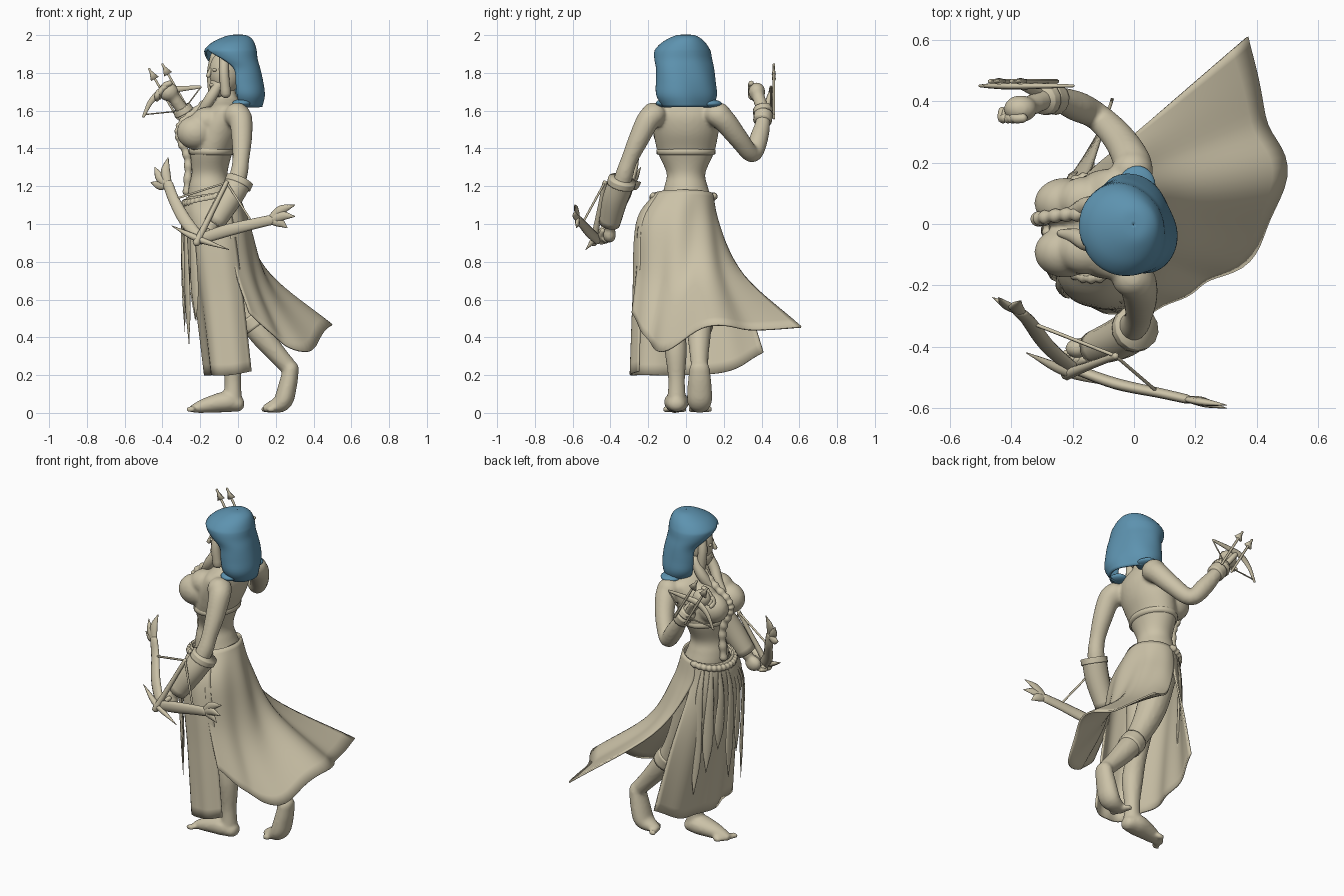
import bpy, bmesh, math
from mathutils import Vector, Matrix

cube = bpy.data.objects.get("Cube")
if cube:
    bpy.data.objects.remove(cube, do_unlink=True)


def material(name, rgb):
    m = bpy.data.materials.new(name)
    m.use_nodes = True
    m.diffuse_color = (*rgb, 1)
    m.node_tree.nodes["Principled BSDF"].inputs["Base Color"].default_value = (*rgb, 1)
    return m


CLAY = material("warm clay", (0.6, 0.54, 0.39))
BLUE = material("hood blue", (0.11, 0.29, 0.43))


def finish(name, bm, mat, thick=0):
    bmesh.ops.remove_doubles(bm, verts=bm.verts, dist=0.0003)
    bmesh.ops.recalc_face_normals(bm, faces=bm.faces)
    mesh = bpy.data.meshes.new(name)
    bm.to_mesh(mesh)
    bm.free()
    mesh.materials.append(mat)
    for p in mesh.polygons:
        p.use_smooth = True
    ob = bpy.data.objects.new(name, mesh)
    bpy.context.collection.objects.link(ob)
    if thick:
        mod = ob.modifiers.new("thickness", "SOLIDIFY")
        mod.thickness = thick
        mod.offset = 0
    return ob


def spline(pts, n):
    """Smooth curve through points of any dimension."""
    p = [Vector(q) for q in pts]
    p = [p[0] * 2 - p[1]] + p + [p[-1] * 2 - p[-2]]
    out = []
    for i in range(1, len(p) - 2):
        a, b, c, d = p[i - 1:i + 3]
        for k in range(n):
            t = k / n
            out.append(b + (c - a) * (t / 2) + (a * 2 - b * 5 + c * 4 - d) * (t * t / 2)
                       + (b * 3 - a - c * 3 + d) * (t ** 3 / 2))
    return out + [p[-2]]


def grid(name, rows, mat, closed=True, caps=True, thick=0):
    bm = bmesh.new()
    vs = [[bm.verts.new(q) for q in row] for row in rows]
    n = len(vs[0])
    for r, s in zip(vs, vs[1:]):
        for j in range(n if closed else n - 1):
            k = (j + 1) % n
            bm.faces.new((r[j], r[k], s[k], s[j]))
    if closed and caps:
        bm.faces.new(vs[0])
        bm.faces.new(vs[-1])
    return finish(name, bm, mat, thick)


def tube(name, pts, sides=14, flat=1, n=5, side=(0, 1, 0), round_ends=True):
    """Tapered limb through (x, y, z, radius) points; flat thins it along side."""
    c = spline(pts, n)
    pos, rad = [q.to_3d() for q in c], [max(q[3], 0.001) for q in c]
    if round_ends:
        a, b = (pos[0] - pos[1]).normalized(), (pos[-1] - pos[-2]).normalized()
        r0, r1 = rad[0], rad[-1]
        pos = [pos[0] + a * r0 * .8, pos[0] + a * r0 * .5] + pos + [pos[-1] + b * r1 * .5, pos[-1] + b * r1 * .8]
        rad = [r0 * .35, r0 * .8] + rad + [r1 * .8, r1 * .35]
    rows, ref = [], Vector(side)
    for i, q in enumerate(pos):
        t = (pos[min(i + 1, len(pos) - 1)] - pos[max(i - 1, 0)]).normalized()
        ref = (ref - t * ref.dot(t)).normalized()
        other = t.cross(ref)
        rows.append([q + (ref * flat * math.cos(u) + other * math.sin(u)) * rad[i]
                     for u in (math.tau * j / sides for j in range(sides))])
    return grid(name, rows, CLAY)


def ball(name, at, size, mat=CLAY):
    bm = bmesh.new()
    bmesh.ops.create_uvsphere(bm, u_segments=24, v_segments=16, radius=1)
    for v in bm.verts:
        v.co = Vector(a + s * c for a, s, c in zip(at, size, v.co))
    return finish(name, bm, mat)


def ring(cx, cy, rx, ry, z, a0=0, a1=math.tau, n=32, end=False):
    return [Vector((cx + rx * math.cos(a), cy + ry * math.sin(a), z))
            for a in (a0 + (a1 - a0) * j / (n - 1 if end else n) for j in range(n))]


# Torso: z, centre x, centre y, radius x, radius y
torso = [(.95, -.12, -.03, .13, .17), (1.12, -.14, 0, .125, .135), (1.2, -.15, 0, .11, .115),
         (1.27, -.15, 0, .095, .103), (1.38, -.14, 0, .112, .15), (1.48, -.11, 0, .125, .172),
         (1.56, -.085, 0, .115, .18), (1.62, -.065, 0, .085, .17), (1.65, -.055, 0, .065, .11),
         (1.68, -.06, 0, .053, .06), (1.76, -.07, 0, .05, .05)]
body = [grid("body", [ring(*q[1:], q[0]) for q in spline(torso, 5)], CLAY)]
grid("chest_band", [ring(-.14, 0, .115 + d, .15 + d, z) for z, d in
                    ((1.365, -.01), (1.37, .005), (1.39, .007), (1.41, -.005))], CLAY, caps=False)
for s, side in ((-1, "left"), (1, "right")):
    body += [ball(side + "_breast", (-.225, s * .08 - .012, 1.485), (.1, .083, .09)),
             ball(side + "_upper_chest", (-.16, s * .08 - .005, 1.545), (.09, .08, .075)),
             ball(side + "_shoulder", (-.005, s * .175, 1.575), (.068, .065, .068))]

# Arms
body += [
    tube("left_arm", [(0, -.16, 1.585, .06), (.015, -.2, 1.55, .062), (.02, -.25, 1.45, .055), (.015, -.3, 1.34, .045),
                      (0, -.33, 1.25, .048), (-.05, -.365, 1.13, .045), (-.14, -.4, .99, .034)]),
    tube("right_arm", [(0, .15, 1.585, .06), (-.005, .2, 1.55, .062), (-.05, .28, 1.45, .053), (-.12, .35, 1.37, .046),
                       (-.19, .385, 1.45, .05), (-.27, .41, 1.57, .036), (-.34, .385, 1.67, .034)]),
    ball("left_hand", (-.175, -.405, .945), (.05, .035, .045)),
    ball("right_fist", (-.37, .375, 1.7), (.055, .045, .05))]
tube("left_gauntlet", [(.005, -.34, 1.225, .07), (-.05, -.375, 1.13, .068), (-.13, -.405, 1.0, .056)], round_ends=False)
tube("left_gauntlet_rim", [(.01, -.337, 1.235, .076), (-.003, -.345, 1.205, .076)], round_ends=False)
tube("right_bracer", [(-.25, .405, 1.545, .05), (-.28, .41, 1.585, .05)], round_ends=False)
tube("right_bracer_rim", [(-.285, .41, 1.59, .056), (-.3, .405, 1.615, .05)], round_ends=False)
for i in range(4):
    tube("right_finger", [(-.36 - .02 * i, .345, 1.745 - .015 * i, .015), (-.39 - .013 * i, .345, 1.73 - .018 * i, .016),
                          (-.39 - .013 * i, .37, 1.69 - .01 * i, .013)], sides=8, n=3)
    tube("left_finger", [(-.16 - .018 * i, -.44, .965 - .015 * i, .014), (-.185 - .014 * i, -.45, .935 - .01 * i, .014),
                         (-.19 - .01 * i, -.42, .91, .012)], sides=8, n=3)

# Legs and feet
body += [
    tube("left_leg", [(-.13, -.09, 1.0, .1), (-.12, -.08, .8, .085), (-.075, -.07, .52, .06), (-.035, -.055, .34, .06),
                      (-.028, -.05, .18, .045), (-.028, -.05, .07, .05)]),
    tube("left_foot", [(0, -.05, .046, .042), (-.06, -.05, .058, .056), (-.14, -.055, .046, .046),
                       (-.2, -.06, .032, .034), (-.24, -.06, .022, .022)], flat=1.2),
    tube("right_leg", [(-.12, .08, 1.0, .1), (-.06, .08, .75, .085), (.03, .075, .55, .066), (.11, .07, .43, .064),
                       (.2, .07, .32, .052), (.262, .072, .25, .046)]),
    tube("right_foot", [(.282, .072, .24, .042), (.262, .072, .14, .05), (.232, .072, .055, .05), (.15, .075, .024, .024)],
         flat=1.3)]
for i in range(5):
    y = .05 * (i - 2) / 2
    body += [ball("left_toe", (-.25 + .012 * i, y - .06, .019), (.026, .014, .018)),
             ball("right_toe", (.142 + .008 * i, .075 - y, .019), (.024, .014, .018))]
tube("right_knee_band", [(.055, .073, .505, .071), (.095, .071, .45, .071)], round_ends=False)

# Blend the body parts into one skin
bpy.ops.object.select_all(action="DESELECT")
for ob in body:
    ob.select_set(True)
bpy.context.view_layer.objects.active = body[0]
bpy.ops.object.join()
skin = body[0].modifiers.new("skin", "REMESH")
skin.mode, skin.voxel_size, skin.use_smooth_shade = "VOXEL", .009, True
soft = body[0].modifiers.new("soften", "SMOOTH")
soft.factor, soft.iterations = .5, 8

# Head, turned a little to the left
head = [ball("head", (-.065, 0, 1.805), (.09, .078, .115)),
        ball("jaw", (-.095, 0, 1.735), (.058, .05, .065)),
        tube("nose", [(-.152, 0, 1.82, .008), (-.166, 0, 1.785, .012)], n=3),
        ball("lips", (-.145, 0, 1.735), (.012, .022, .012))]
for s in (-1, 1):
    head += [ball("eye", (-.142, s * .03, 1.815), (.012, .016, .009)),
             tube("hair_side", [(-.1, s * .06, 1.89, .025), (-.11, s * .08, 1.8, .026), (-.1, s * .08, 1.69, .028)])]

# Hood: z, centre x, radius x, radius y, half angle of the arc
hood = [(1.62, .03, .085, .13, 132), (1.68, .015, .112, .162, 130), (1.75, .005, .117, .16, 127),
        (1.82, -.005, .112, .155, 127), (1.87, -.03, .125, .152, 138), (1.905, -.04, .132, .148, 162),
        (1.925, -.04, .13, .14, 180), (1.955, -.028, .11, .115, 180), (1.98, -.01, .078, .08, 180),
        (1.995, 0, .04, .045, 180), (1.998, 0, .001, .001, 180)]
rows = []
for z, c, rx, ry, a in spline(hood, 4):
    a = math.radians(min(a, 180))
    row = ring(c, -.01, rx, ry, z, -a, a, 41, True)
    for q in row:
        bend = math.sin(4 * math.atan2(q.y, q.x) + 14 * z) * .004
        q.x += bend * (2 - z) * 3
    rows.append(row)
head.append(grid("hood", rows, BLUE, closed=False, thick=.01))
pivot = Matrix.Translation((-.02, -.01, 0))
for ob in head:
    ob.data.transform(pivot @ Matrix.Rotation(math.radians(24), 4, "Z") @ pivot.inverted())
ball("hood_collar_right", (.01, .125, 1.637), (.06, .065, .022), BLUE)
ball("hood_collar_left", (.02, -.11, 1.64), (.05, .05, .022), BLUE)

# Hair locks on the chest and long front braid
for s in (-1, 1):
    tube("hair_lock", [(-.1, s * .06, 1.74, .026), (-.15, s * .06, 1.66, .03), (-.19, s * .04, 1.6, .026),
                       (-.24, s * .03, 1.55, .012)])
braid = spline([(-.13, .03, 1.68), (-.22, .03, 1.6), (-.3, .02, 1.53), (-.31, .015, 1.46),
                (-.265, .02, 1.34), (-.27, .02, 1.17)], 5)
tube("braid", [(*q, .024 if i % 2 else .018) for i, q in enumerate(braid)], n=3)

# Skirt: two panels overlapping at the left side and open at the right
HIP, WAIST = (-.115, -.045, .168, .217), (-.14, -.012, .13, .15)


def on_oval(oval, a, z):
    return Vector((oval[0] + oval[2] * math.cos(a), oval[1] + oval[3] * math.sin(a), z))


def skirt_panel(name, a0, a1, pull, hem):
    edge, cols = spline(hem, 8), []
    for i, e in enumerate(edge):
        u = i / (len(edge) - 1)
        a = math.radians(a0 + (a1 - a0) * u)
        w, h = on_oval(WAIST, a, 1.16 + .02 * math.cos(a)), on_oval(HIP, a, 1.0)
        k = h.lerp(e, pull)
        k.z = h.z + (e.z - h.z) * .5
        col = spline([w, h, k, e], 7)
        for j, q in enumerate(col):
            t = j / (len(col) - 1)
            fold = .016 * t * math.sin(math.pi * u) * math.sin(u * 24)
            q += Vector((math.cos(a), math.sin(a), 0)) * fold
        cols.append(col)
    return grid(name, cols, CLAY, closed=False, thick=.01)


skirt_panel("skirt_back", 100, -68, .31, [(.37, .61, .455), (.43, .36, .44), (.49, .12, .46), (.36, -.12, .325),
                                          (.2, -.21, .4), (.06, -.285, .53)])
skirt_panel("skirt_front", -58, -260, .55, [(.07, -.25, .22), (-.04, -.3, .2), (-.14, -.22, .2), (-.16, 0, .2),
                                            (-.13, .22, .22), (-.07, .41, .32)])

# Rope belt and hanging feather straps
rope = [on_oval(WAIST, math.radians(95 + 5.3 * i), 1.15 - .04 * math.sin(math.pi * i / 36)) for i in range(37)]
tube("rope_belt", [(*((q - Vector((-.14, -.01, q.z))) * 1.08 + Vector((-.14, -.01, q.z))), .021 if i % 2 else .016)
                   for i, q in enumerate(rope)], n=3, sides=10)
for i in range(7):
    a = math.radians(118 + 18 * i)
    out = Vector((math.cos(a), math.sin(a), 0))
    low = .36 + .13 * (i * 2 % 5) / 2
    top, mid = on_oval(WAIST, a, 1.11) + out * .015, on_oval(HIP, a, .95) + out * .015
    end = mid + out * .02 + Vector((.035, 0, low - .95))
    tube("feather_strap", [(*top, .01), (*mid, .02), (*mid.lerp(end, .6), .03), (*end, .002)], flat=.3, sides=8, side=out)

# Large bow held in the left hand
limbs = {"inner": [(-.2, -.47, .92, .03), (-.28, -.4, 1.02, .034), (-.34, -.32, 1.13, .03), (-.37, -.29, 1.21, .028)],
         "outer": [(-.2, -.47, .92, .03), (-.06, -.52, .965, .034), (.08, -.55, 1.0, .03), (.17, -.57, 1.02, .028)]}
tips = {"inner": [(-.46, -.24, 1.22), (-.44, -.24, 1.3), (-.37, -.25, 1.35)],
        "outer": [(.3, -.59, 1.1), (.3, -.6, 1.04), (.26, -.58, .98)]}
nock = Vector((-.06, -.43, 1.22))
for key, path in limbs.items():
    tube("bow_limb_" + key, path, flat=.55, sides=10)
    root = Vector(path[-1][:3])
    for tip in tips[key]:
        tip = Vector(tip)
        m = root.lerp(tip, .5) + (tip - root).cross(Vector((0, 1, 0))) * .1
        tube("bow_claw", [(*root, .02), (*m, .025), (*tip, .003)], flat=.5, sides=8)
    tube("bow_string_" + key, [(*path[2][:3], .006), (*nock, .006)], sides=6, n=1)
tube("bow_stock", [(*nock, .012), (-.14, -.46, 1.06, .014), (-.22, -.49, .9, .02)], sides=8)
tube("bow_spike", [(-.35, -.42, .99, .002), (-.22, -.48, .925, .018), (-.05, -.53, .865, .002)], sides=8)

# Small wrist bow with two bolts on the right hand
tube("wrist_bow", [(-.5, .45, 1.57, .008), (-.46, .45, 1.65, .015), (-.4, .45, 1.7, .02), (-.31, .45, 1.715, .016),
                   (-.2, .45, 1.725, .008)], flat=.6, sides=10)
for end in ((-.49, .45, 1.58), (-.2, .45, 1.72)):
    tube("wrist_string", [(*end, .004), (-.29, .45, 1.6, .004)], sides=6, n=1)
for x, z in ((-.47, 1.82), (-.4, 1.845)):
    tip, tail = Vector((x, .465, z)), Vector((x + .15, .465, z - .26))
    tube("bolt_shaft", [(*tail, .007), (*tip, .007)], sides=6, n=1)
    tube("bolt_head", [(*tip.lerp(tail, .2), .028), (*tip, .001)], sides=6, n=1, flat=.4, round_ends=False)
tube("wrist_mount", [(-.3, .42, 1.6, .018), (-.36, .45, 1.69, .016)], sides=8)
